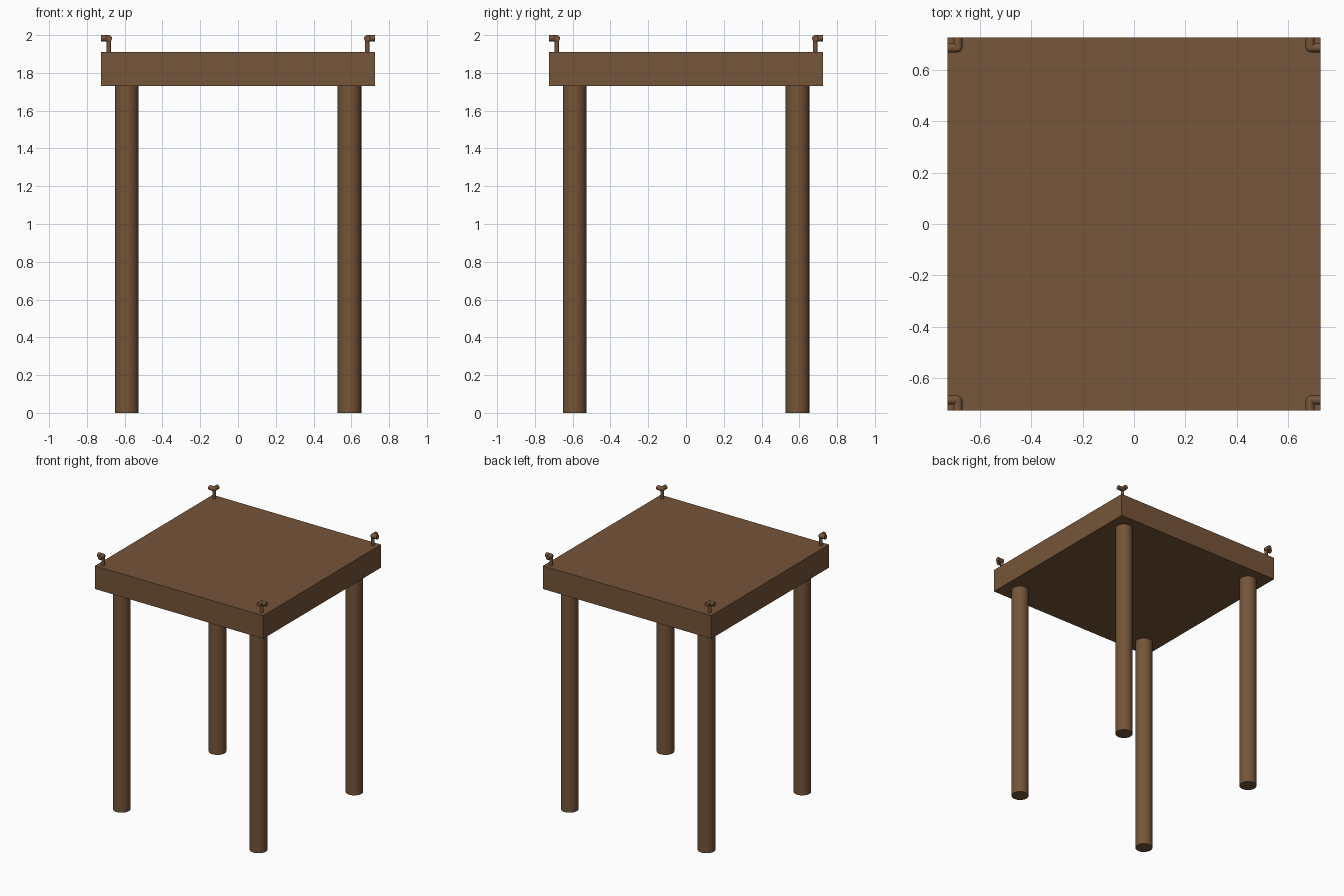
import bpy
from mathutils import Vector

if "Cube" in bpy.data.objects:
    bpy.data.objects.remove(bpy.data.objects["Cube"])

wood = bpy.data.materials.new("brown wood")
wood.diffuse_color = (0.18, 0.09, 0.041, 1)
wood.use_nodes = True
wood.node_tree.nodes["Principled BSDF"].inputs["Base Color"].default_value = wood.diffuse_color


def finish(name, smooth=True):
    ob = bpy.context.object
    ob.name = name
    ob.data.materials.append(wood)
    if smooth:
        bpy.ops.object.shade_smooth_by_angle()
    return ob


def rod(name, a, b, radius, sides=32):
    a, b = Vector(a), Vector(b)
    d = b - a
    bpy.ops.mesh.primitive_cylinder_add(
        vertices=sides, radius=radius, depth=d.length, location=(a + b) / 2,
        rotation=d.to_track_quat('Z', 'Y').to_euler())
    return finish(name)


# Thick square top
bpy.ops.mesh.primitive_cube_add(size=1, location=(0, 0, 1.82))
bpy.context.object.scale = (1.45, 1.45, 0.18)
finish("table_top", False)

P, R, Z = 0.684, 0.017, 1.983
for sx, xn in ((-1, "left"), (1, "right")):
    for sy, yn in ((-1, "front"), (1, "back")):
        tag = f"{yn}_{xn}"
        # Round leg
        rod(tag + "_leg", (0.59 * sx, 0.59 * sy, 0), (0.59 * sx, 0.59 * sy, 1.73), 0.0625)
        # Corner fitting: thin post, rounded elbow and two short arms
        c = (P * sx, P * sy, Z)
        rod(tag + "_post", (c[0], c[1], 1.905), c, 0.012)
        rod(tag + "_arm_x", c, (0.725 * sx, c[1], Z), R)
        rod(tag + "_arm_y", c, (c[0], 0.725 * sy, Z), R)
        bpy.ops.mesh.primitive_uv_sphere_add(segments=24, ring_count=12, radius=R, location=c)
        finish(tag + "_elbow")
